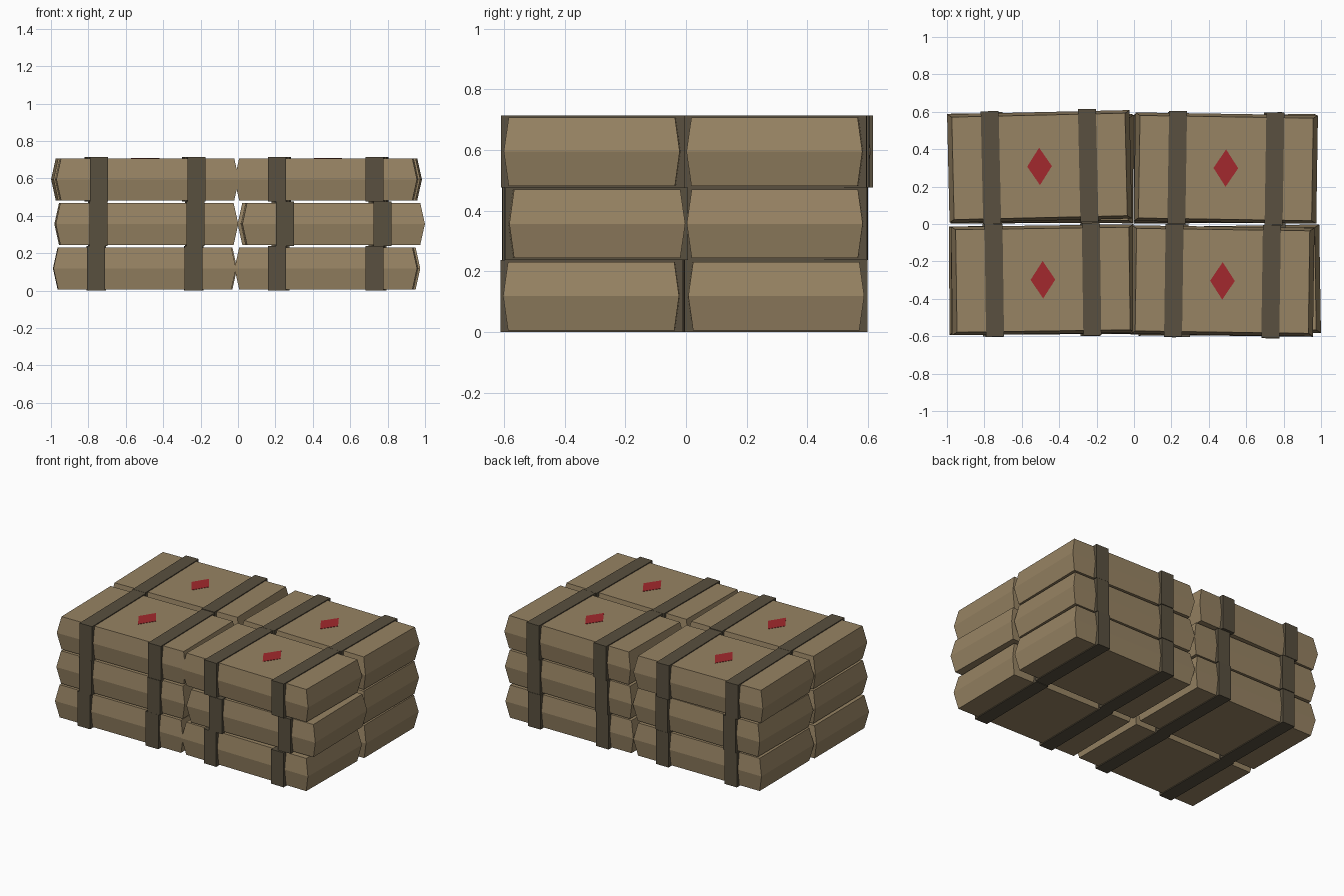
import bpy
from math import radians
from mathutils import Matrix, Vector

cube = bpy.data.objects.get("Cube")
if cube:
    bpy.data.objects.remove(cube, do_unlink=True)


def material(name, rgb):
    m = bpy.data.materials.new(name)
    m.use_nodes = True
    m.diffuse_color = (*rgb, 1)
    m.node_tree.nodes["Principled BSDF"].inputs["Base Color"].default_value = (*rgb, 1)
    return m


TAN = material("tan_cardboard", (0.31, 0.228, 0.125))
STRAP = material("dark_strap", (0.1, 0.08, 0.05))
RED = material("red_marking", (0.36, 0.022, 0.026))


def loft(name, rings, mat, place):
    """Stack equal-length rings of points into a closed flat-shaded solid."""
    n = len(rings[0])
    verts = [place @ Vector(p) for ring in rings for p in ring]
    faces = [tuple(reversed(range(n))),
             tuple(range(n * (len(rings) - 1), n * len(rings)))]
    for r in range(len(rings) - 1):
        for i in range(n):
            a, b = r * n + i, r * n + (i + 1) % n
            faces.append((a, b, b + n, a + n))
    mesh = bpy.data.meshes.new(name)
    mesh.from_pydata(verts, [], faces)
    mesh.materials.append(mat)
    ob = bpy.data.objects.new(name, mesh)
    bpy.context.collection.objects.link(ob)


def rect(hx, hy, z, cx=0):
    return [(cx - hx, -hy, z), (cx + hx, -hy, z), (cx + hx, hy, z), (cx - hx, hy, z)]


def diamond(hx, hy, z):
    return [(0, -hy, z), (hx, 0, z), (0, hy, z), (-hx, 0, z)]


PITCH = 0.238   # height of one layer
LIP = 0.006     # how far straps stand proud of the package


def package(name, x, y, layer, turn):
    place = Matrix.Translation((x, y, layer * PITCH)) @ Matrix.Rotation(radians(turn), 4, "Z")
    top = PITCH - LIP
    # package with sides bulging at mid height
    loft(name, [rect(0.463, 0.274, LIP), rect(0.488, 0.29, PITCH / 2),
                rect(0.463, 0.274, top)], TAN, place)
    # two bands around the package
    for side, cx in (("right", -0.26), ("left", 0.26)):
        loft(f"{name}_{side}_strap", [rect(0.048, 0.301, 0, cx),
                                      rect(0.048, 0.301, PITCH, cx)], STRAP, place)
    # diamond mark on exposed lids
    if layer == 2:
        loft(f"{name}_diamond", [diamond(0.066, 0.1, top - 0.002),
                                 diamond(0.066, 0.1, top + 0.002)], RED, place)


# hand-stacked layers, each package slightly askew: x, y, turn in degrees
stacks = {
    "front_right": [(-0.5, -0.3, 0.3), (-0.489, -0.3, 0.5), (-0.487, -0.298, 0.8)],
    "front_left": [(0.473, -0.307, -0.7), (0.507, -0.3, 0.9), (0.473, -0.304, -0.8)],
    "back_right": [(-0.495, 0.295, 0.4), (-0.492, 0.297, -0.4), (-0.505, 0.308, 1.3)],
    "back_left": [(0.485, 0.295, 0.3), (0.488, 0.296, -0.4), (0.491, 0.299, -0.9)],
}
for spot, layers in stacks.items():
    for layer, (x, y, turn) in enumerate(layers):
        package(f"{spot}_package_{layer + 1}", x, y, layer, turn)
